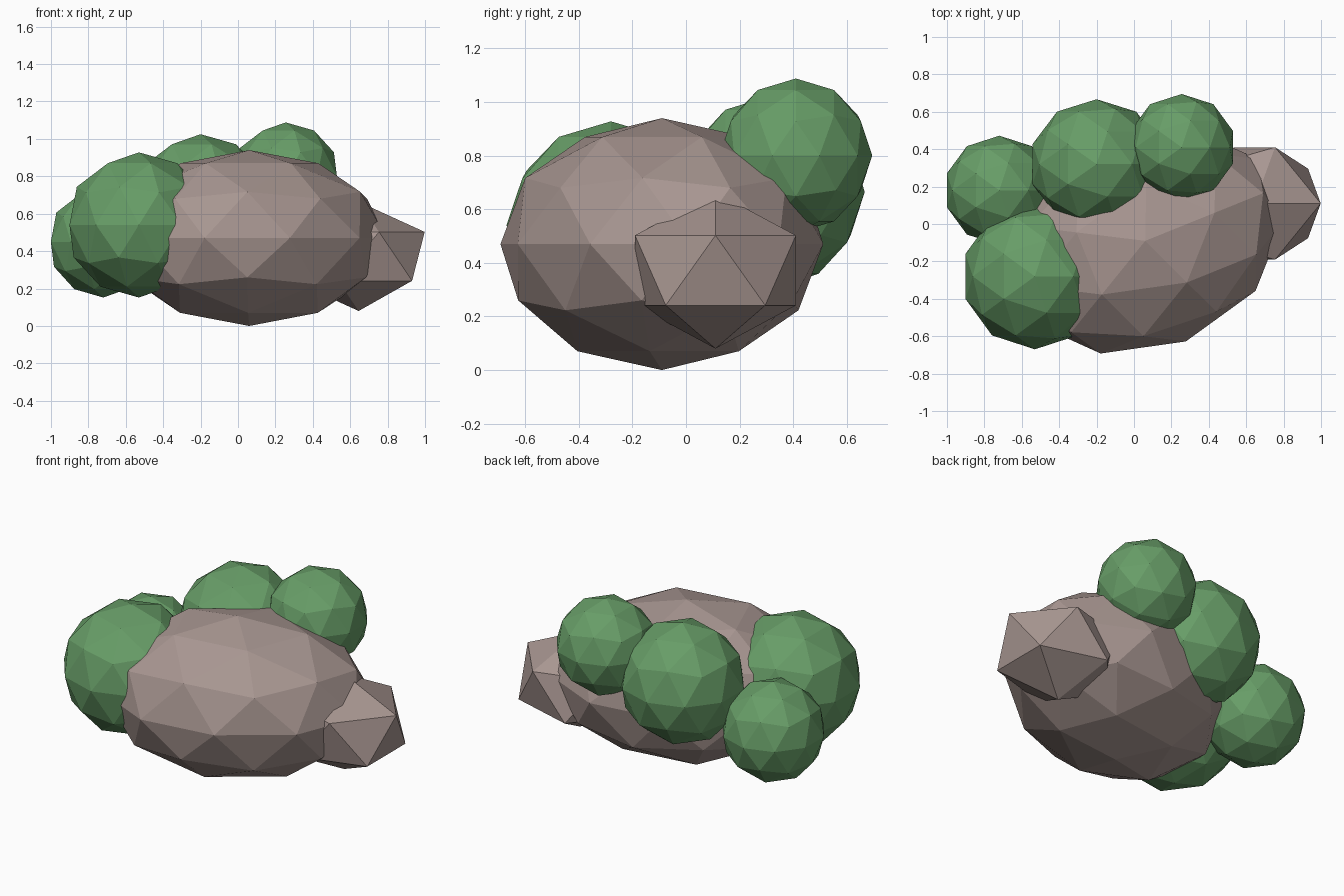
import bpy
import math

cube = bpy.data.objects.get("Cube")
if cube:
    bpy.data.objects.remove(cube, do_unlink=True)


def material(name, rgb):
    mat = bpy.data.materials.new(name)
    mat.use_nodes = True
    color = (*rgb, 1.0)
    mat.diffuse_color = color
    bsdf = next(n for n in mat.node_tree.nodes if n.type == "BSDF_PRINCIPLED")
    bsdf.inputs["Base Color"].default_value = color
    bsdf.inputs["Roughness"].default_value = 0.9
    return mat


def blob(name, mat, center, radii, detail=2, turn=0.0):
    """Flat-shaded low-poly ball, stretched and turned about z."""
    bpy.ops.mesh.primitive_ico_sphere_add(
        subdivisions=detail, radius=1, location=center,
        rotation=(0, 0, math.radians(turn)))
    obj = bpy.context.object
    obj.name = name
    obj.data.name = name
    obj.scale = radii
    obj.data.materials.append(mat)
    bpy.ops.object.shade_flat()
    return obj


stone = material("warm grey stone", (0.39, 0.305, 0.283))
leaf = material("leaf green", (0.136, 0.337, 0.136))

# Rocks
blob("large_rock", stone, (0.06, -0.09, 0.47), (0.76, 0.58, 0.47), turn=22)
blob("small_rock", stone, (0.645, 0.11, 0.372), (0.395, 0.353, 0.292), detail=1)

# Bushes
blob("front_bush", leaf, (-0.53, -0.28, 0.54), (0.39, 0.39, 0.388))
blob("side_bush", leaf, (-0.72, 0.18, 0.45), (0.295, 0.292, 0.298))
blob("back_bush", leaf, (-0.20, 0.32, 0.665), (0.36, 0.347, 0.36))
blob("top_bush", leaf, (0.255, 0.41, 0.80), (0.288, 0.285, 0.288))
